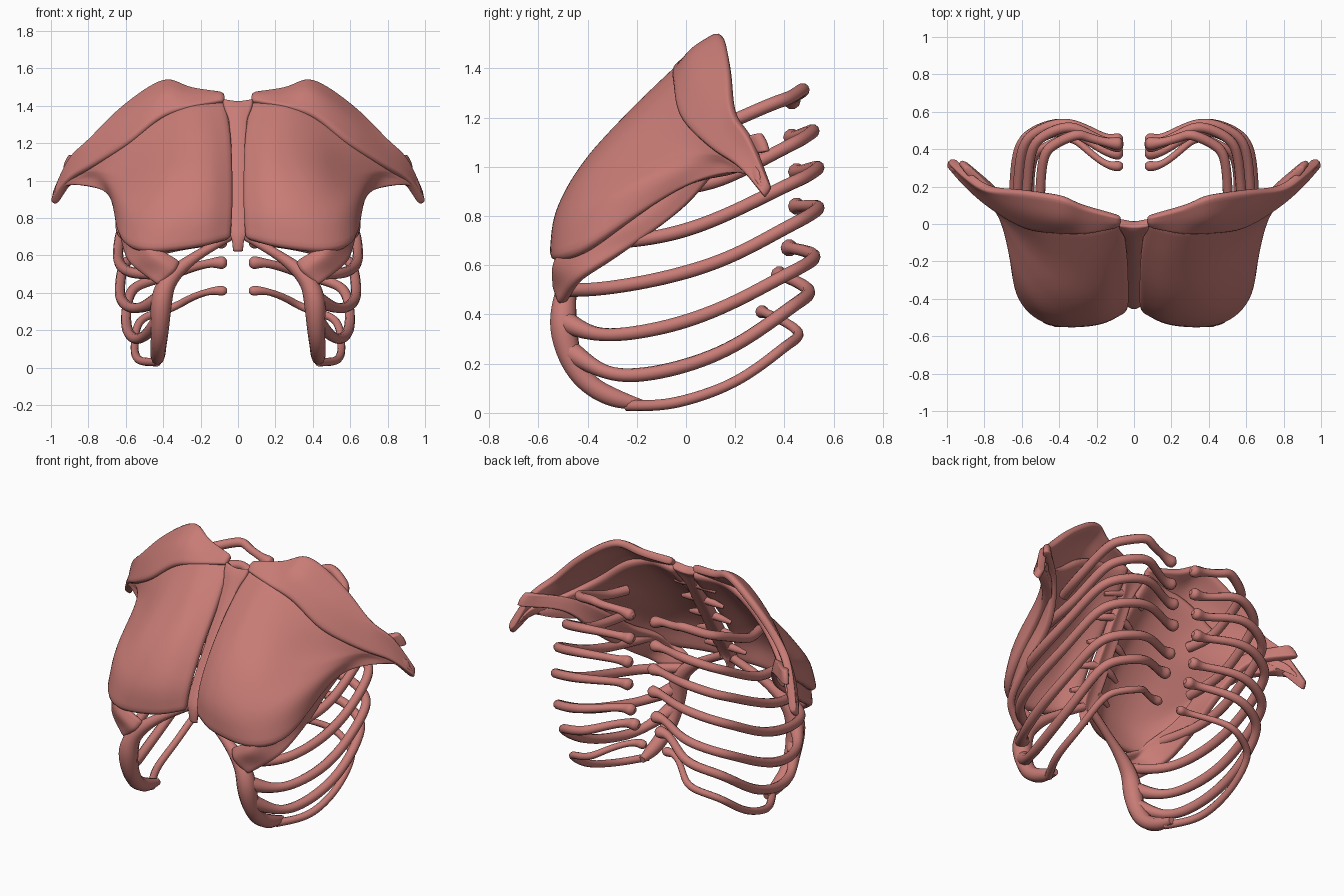
import bpy
from mathutils import Vector


def smooth_path(pts, n):
    """Catmull-Rom curve through the given points."""
    p = [Vector(q) for q in pts]
    p = [p[0] * 2 - p[1]] + p + [p[-1] * 2 - p[-2]]
    out = []
    for i in range(1, len(p) - 2):
        a, b, c, d = p[i - 1:i + 3]
        for k in range(n):
            t = k / n
            out.append(0.5 * (2 * b + (c - a) * t + (2 * a - 5 * b + 4 * c - d) * t ** 2
                              + (3 * b - a - 3 * c + d) * t ** 3))
    return out + [p[-2]]


def sheet(name, rows, thick, mirror=True, offset=-1, n=4):
    """Smooth muscle sheet; rows run top to bottom, points run inner to outer."""
    rows = [smooth_path(r, n) for r in rows]
    cols = [smooth_path(c, n) for c in zip(*rows)]
    w, h = len(cols), len(cols[0])
    verts = [v for c in cols for v in c]
    faces = [(j * h + i, j * h + i + 1, (j + 1) * h + i + 1, (j + 1) * h + i)
             for j in range(w - 1) for i in range(h - 1)]
    me = bpy.data.meshes.new(name)
    me.from_pydata(verts, [], faces)
    me.polygons.foreach_set("use_smooth", [True] * len(faces))
    ob = bpy.data.objects.new(name, me)
    bpy.context.collection.objects.link(ob)
    ob.data.materials.append(flesh)
    m = ob.modifiers.new("thick", 'SOLIDIFY')
    m.thickness, m.offset = thick, offset
    m = ob.modifiers.new("round", 'SUBSURF')
    m.levels = m.render_levels = 1
    if mirror:
        m = ob.modifiers.new("mirror", 'MIRROR')
        m.use_mirror_merge = False
    return ob


def tube(name, pts, radii, depth):
    """Round bar on each side of the body; radii are per control point."""
    path = smooth_path(pts, 6)
    rad = [v.x for v in smooth_path([(r, 0, 0) for r in radii], 6)]
    for _ in range(12):  # relax kinks
        path = [path[0]] + [(a + 2 * b + c) / 4 for a, b, c in zip(path, path[1:], path[2:])] + [path[-1]]
    for side, s in (("left", 1), ("right", -1)):
        cu = bpy.data.curves.new(name + "_" + side, 'CURVE')
        cu.dimensions = '3D'
        cu.bevel_depth, cu.bevel_resolution, cu.use_fill_caps = depth, 3, True
        sp = cu.splines.new('POLY')
        sp.points.add(len(path) - 1)
        for q, v, r in zip(sp.points, path, rad):
            q.co, q.radius = (s * v.x, v.y, v.z, 1), r
        sp.use_smooth = True
        cu.materials.append(flesh)
        ob = bpy.data.objects.new(name + "_" + side, cu)
        bpy.context.collection.objects.link(ob)


flesh = bpy.data.materials.new("flesh")
flesh.diffuse_color = (0.58, 0.20, 0.18, 1)

# Main chest muscle
sheet("chest_muscle", [
    [(.06, .02, 1.44), (.25, -.02, 1.43), (.42, .0, 1.37), (.60, .02, 1.23), (.78, .12, 1.11), (.91, .24, 1.05), (.975, .30, .98)],
    [(.03, -.15, 1.25), (.20, -.22, 1.24), (.40, -.21, 1.17), (.58, -.09, 1.10), (.77, .10, 1.06), (.91, .23, 1.02), (.985, .30, .96)],
    [(.02, -.31, 1.05), (.18, -.41, 1.03), (.40, -.39, 1.0), (.58, -.23, .99), (.75, .08, 1.04), (.91, .22, 1.0), (.99, .30, .94)],
    [(.02, -.43, .85), (.18, -.52, .83), (.42, -.51, .81), (.615, -.34, .86), (.73, .06, 1.0), (.91, .22, .985), (1.0, .31, .92)],
    [(.03, -.47, .69), (.20, -.545, .645), (.47, -.54, .62), (.635, -.38, .68), (.69, .0, .92), (.90, .22, .975), (1.0, .31, .90)],
], .055)

# Upper chest muscle band below the collar
sheet("upper_chest_band", [
    [(.07, .03, 1.475), (.25, .08, 1.505), (.40, .14, 1.55), (.62, .17, 1.41), (.80, .18, 1.23), (.91, .25, 1.12), (1.0, .34, .92)],
    [(.07, .0, 1.46), (.25, .01, 1.46), (.41, .02, 1.47), (.61, .06, 1.33), (.79, .14, 1.17), (.91, .23, 1.06), (1.005, .33, .90)],
    [(.07, -.02, 1.43), (.25, -.06, 1.40), (.42, -.06, 1.34), (.60, -.03, 1.20), (.79, .09, 1.08), (.92, .21, 1.0), (1.01, .315, .885)],
], .045)

# Lower muscle slip that folds up behind the main muscle to the arm
sheet("lower_chest_slip", [
    [(.30, -.51, .57), (.48, -.51, .68), (.58, -.30, .80), (.62, -.10, .95), (.73, .09, 1.07), (.92, .29, 1.14)],
    [(.34, -.545, .51), (.50, -.52, .61), (.62, -.27, .74), (.65, -.05, .89), (.74, .12, 1.05), (.94, .31, 1.10)],
    [(.43, -.53, .435), (.59, -.42, .56), (.63, -.20, .69), (.65, .0, .84), (.75, .15, 1.01), (.95, .32, 1.06)],
], .045)

# Breastbone: wide at the top, pointed at the bottom
widths = [(1.43, .085), (1.38, .075), (1.30, .045), (1.15, .05), (1.0, .05), (.86, .055), (.74, .05), (.68, .025), (.62, .008)]
sheet("breastbone", [[(k * w, max(-.6 * (1.41 - z), -.42) - (.01 if k == 0 else 0), z - (.02 if k == 0 and z > 1.4 else 0))
                      for k in (-1, 0, 1)] for z, w in widths], .05, mirror=False, offset=0)

# Short cartilage stubs beside the breastbone
for i in range(5):
    z = 1.30 - i * .125
    y = -.6 * (1.41 - z)
    tube("cartilage_stub_%d" % (i + 1), [(.03, y, z), (.08, y - .01, z - .01), (.14, y - .03, z - .03)],
         [1, .9, .5], .024)

# Ribs: side x, head y z, back y z, z at y=0.2, front points
ribs = [(.50, .43, 1.265, .475, 1.32, 1.19), (.57, .43, 1.12, .52, 1.15, .97),
        (.62, .45, .98, .54, 1.0, .82), (.64, .45, .84, .54, .835, .64),
        (.63, .42, .67, .525, .635, .45), (.60, .38, .56, .505, .49, .27),
        (.555, .31, .41, .465, .32, .12)]
fronts = [
    [(.50, .07, 1.14), (.46, -.07, 1.13)],
    [(.58, .05, .92), (.56, -.18, .90)],
    [(.63, 0, .74), (.60, -.2, .70), (.54, -.40, .69)],
    [(.64, 0, .57), (.61, -.2, .525), (.54, -.38, .50), (.38, -.50, .50)],
    [(.63, 0, .37), (.59, -.2, .325), (.52, -.37, .315), (.415, -.49, .37)],
    [(.59, 0, .19), (.55, -.2, .15), (.50, -.34, .165), (.42, -.47, .25)],
    [(.545, 0, .05), (.50, -.12, .03), (.43, -.24, .03)]]
for i, ((x, hy, hz, by, bz, zs), front) in enumerate(zip(ribs, fronts)):
    ym = .6 * by + .08
    pts = [(.058, hy, hz), (.08, hy, hz), (.15, hy + .005, hz + (.02 if i == 0 else 0)),
           (.26, (hy + by) / 2 + .015, (hz + bz) / 2 + .005),
           (.62 * x, by + .005, bz), (.86 * x, by - .05, bz - .04),
           (.97 * x, ym, bz + (zs - bz) * (by - ym) / (by - .2) - .005), (x, .2, zs)] + front
    rad = [.5, 1.3, .9, .9, 1, 1, 1, 1] + [1.05] * (len(front) - 1) + [1.7 if i in (4, 5) else 1.1]
    tube("rib_%d" % (i + 1), pts, rad, .021 if i == 6 else .027)

# Cartilage arch joining the lower ribs to the breastbone
tube("rib_arch", [(.43, -.18, .035), (.43, -.28, .055), (.425, -.40, .115), (.415, -.475, .23),
                  (.41, -.50, .36), (.37, -.49, .48), (.22, -.46, .60), (.03, -.41, .71)],
     [.45, .85, .95, 1.1, 1.25, 1.0, .6, .55], .045)
